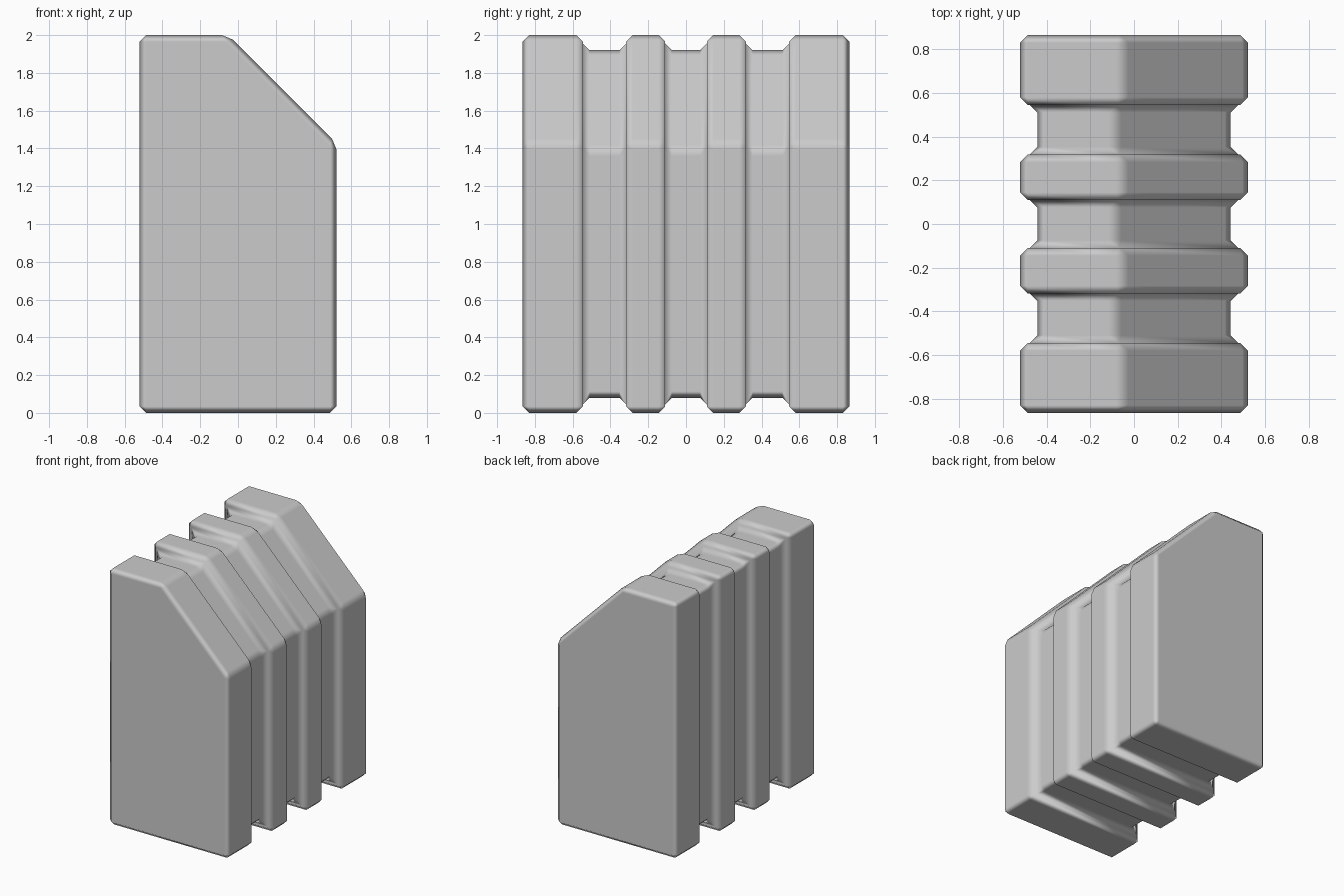
import bpy, bmesh
from math import sqrt
from mathutils import Vector

if "Cube" in bpy.data.objects:
    bpy.data.objects.remove(bpy.data.objects["Cube"])

BEVEL = 0.035      # width of every edge bevel
DEPTH = 0.08       # depth of the grooves
HALF_X, HALF_Y, TOP = 0.522, 0.865, 2.0
SLOPE = 1.95       # sloped face lies on x + z = SLOPE


def profile(inset, chamfer):
    """House-like outline shrunk by inset, with each corner cut by chamfer."""
    x, lo, hi = HALF_X - inset, inset, TOP - inset
    s = SLOPE - sqrt(2) * inset
    corners = [Vector(p) for p in ((-x, lo), (x, lo), (x, s - x), (s - hi, hi), (-x, hi))]
    pts = []
    for i, p in enumerate(corners):
        for q in (corners[i - 1], corners[(i + 1) % 5]):
            pts.append(p + (q - p).normalized() * chamfer)
    return pts


# Cross-sections along y: (y, inset, corner chamfer)
rings = [(-HALF_Y, BEVEL, 0), (-HALF_Y + BEVEL, 0, BEVEL)]
for a, b in ((-0.545, -0.318), (-0.11, 0.11), (0.318, 0.545)):
    rings += [
        (a - BEVEL, 0, BEVEL), (a, BEVEL, 0), (a, DEPTH - BEVEL, 0), (a + BEVEL, DEPTH, BEVEL),
        (b - BEVEL, DEPTH, BEVEL), (b, DEPTH - BEVEL, 0), (b, BEVEL, 0), (b + BEVEL, 0, BEVEL),
    ]
rings += [(HALF_Y - BEVEL, 0, BEVEL), (HALF_Y, BEVEL, 0)]

# Loft the grooved block through the cross-sections
bm = bmesh.new()
loops = [[bm.verts.new((p.x, y, p.y)) for p in profile(d, c)] for y, d, c in rings]
n = len(loops[0])
for r, s in zip(loops, loops[1:]):
    for i in range(n):
        j = (i + 1) % n
        bm.faces.new((r[i], r[j], s[j], s[i]))
bm.faces.new(loops[0])
bm.faces.new(loops[-1])
bmesh.ops.remove_doubles(bm, verts=bm.verts, dist=1e-5)
bmesh.ops.recalc_face_normals(bm, faces=bm.faces)
for f in bm.faces:
    f.smooth = True

mesh = bpy.data.meshes.new("grooved_block")
bm.to_mesh(mesh)
bm.free()
block = bpy.data.objects.new("grooved_block", mesh)
bpy.context.collection.objects.link(block)

# Keep the large faces flat and the bevels softly shaded
normals = block.modifiers.new("face_normals", 'WEIGHTED_NORMAL')
normals.weight = 100
